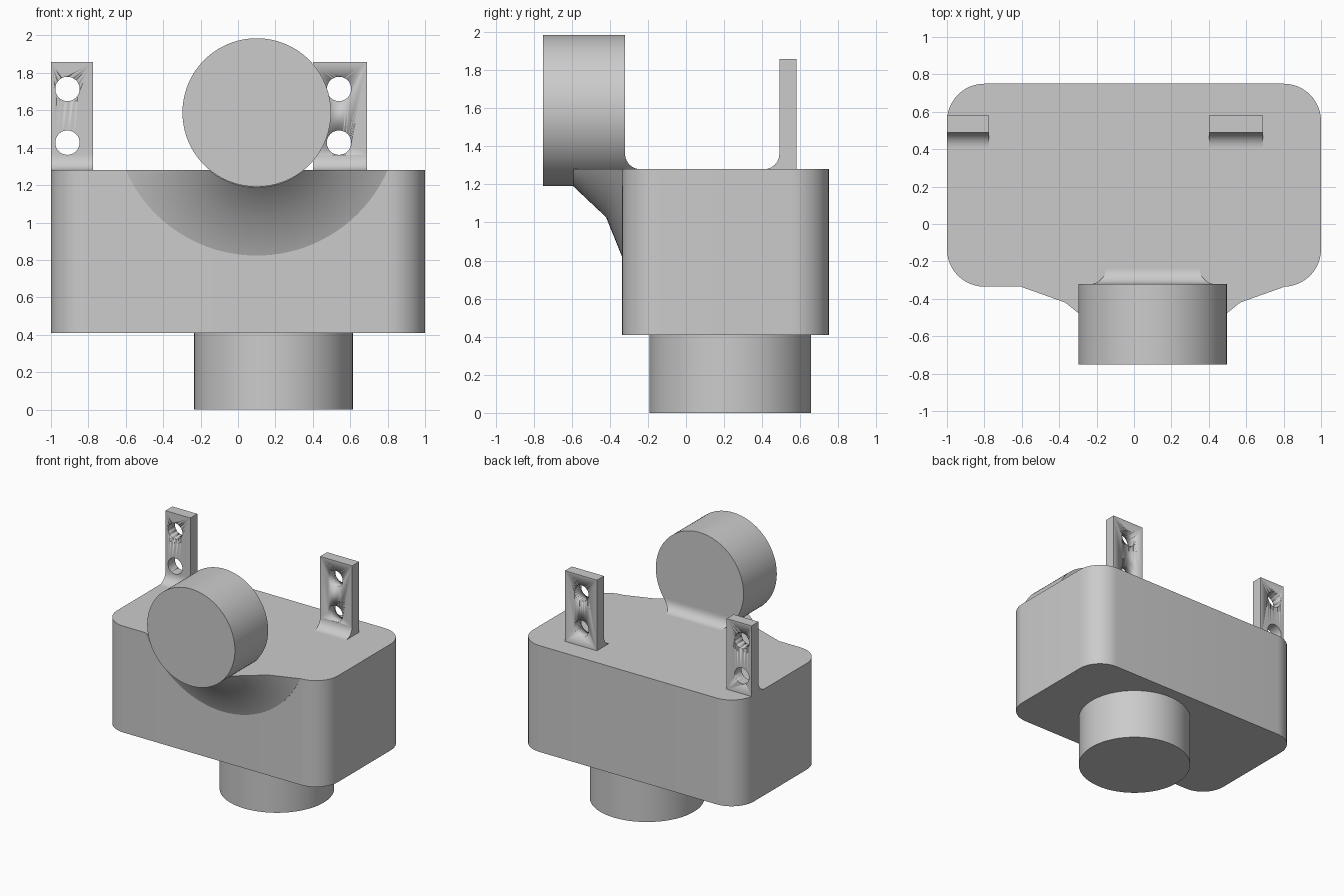
import bpy, bmesh, math
from mathutils import Matrix

if "Cube" in bpy.data.objects:
    bpy.data.objects.remove(bpy.data.objects["Cube"])

grey = bpy.data.materials.new("plain_grey")
grey.diffuse_color = (0.6, 0.6, 0.6, 1)
grey.use_nodes = True
grey.node_tree.nodes["Principled BSDF"].inputs["Base Color"].default_value = grey.diffuse_color

TOP, FRONT = 1.28, -0.335            # body top height and front face
CX, CZ, CR = 0.10, 1.588, 0.397      # front drum axis and radius


def finish(bm, name, smooth=30):
    bmesh.ops.recalc_face_normals(bm, faces=bm.faces[:])
    me = bpy.data.meshes.new(name)
    bm.to_mesh(me)
    bm.free()
    me.materials.append(grey)
    ob = bpy.data.objects.new(name, me)
    bpy.context.collection.objects.link(ob)
    bpy.ops.object.select_all(action='DESELECT')
    ob.select_set(True)
    bpy.context.view_layer.objects.active = ob
    bpy.ops.object.shade_smooth_by_angle(angle=math.radians(smooth))
    return ob


def cylinder(name, r, depth, loc, along_y=False):
    bm = bmesh.new()
    m = Matrix.Translation(loc)
    if along_y:
        m = m @ Matrix.Rotation(math.pi / 2, 4, 'X')
    bmesh.ops.create_cone(bm, cap_ends=True, segments=96, radius1=r, radius2=r,
                          depth=depth, matrix=m)
    return finish(bm, name)


def loft(name, rows, smooth=30):
    """Solid through matching closed cross-sections, capped at both ends."""
    bm = bmesh.new()
    vs = [[bm.verts.new(p) for p in row] for row in rows]
    n = len(vs[0])
    for a, b in zip(vs, vs[1:]):
        for i in range(n):
            j = (i + 1) % n
            bm.faces.new((a[i], a[j], b[j], b[i]))
    bm.faces.new(vs[0])
    bm.faces.new(vs[-1])
    return finish(bm, name, smooth)


def fillet(y, z, r, sign, steps=10):
    """Concave quarter arc from a wall at y down to a floor at z."""
    c = [(math.pi / 2) * i / steps for i in range(steps + 1)]
    return [(y + sign * r * (1 - math.cos(t)), z + r * (1 - math.sin(t))) for t in c]


# Rounded box body
R = 0.2
outline = []
for k, (x, y) in enumerate([(1, 0.75), (-1, 0.75), (-1, FRONT), (1, FRONT)]):
    cx = x - math.copysign(R, x)
    cy = y - math.copysign(R, y)
    for i in range(13):
        a = math.pi / 2 * (k + i / 12)
        outline.append((cx + R * math.cos(a), cy + R * math.sin(a)))
loft("body", [[(x, y, z) for x, y in outline] for z in (0.41, TOP)])

# Lower spigot and front drum
cylinder("lower_spigot", 0.425, 0.43, (0.19, 0.232, 0.215))
cylinder("front_drum", CR, 0.43, (CX, -0.535, CZ), along_y=True)

# Flared gusset under the drum, revolved about the drum axis and cut at the body top
flare = [(0.375, -0.59), (0.40, -0.59), (0.56, -0.42), (0.765, FRONT - 0.002)]
back = [(0.765, -0.33), (0.375, -0.33)]
N = 48
rows = []
for i in range(N + 1):
    row = []
    for r, y in flare + back:
        a = math.acos((CZ - TOP) / r) * (2 * i / N - 1)
        row.append((CX + r * math.sin(a), y, CZ - r * math.cos(a)))
    rows.append(row)
loft("drum_gusset", rows)

# Fillet between drum back and body top, trimmed to the drum's circle
strip = fillet(-0.32, TOP, 0.08, 1) + [(-0.24, TOP - 0.004), (-0.33, TOP - 0.004), (-0.33, TOP + 0.08)]
rows = []
for s in (-1, 1):
    rows.append([(CX + s * math.sqrt(CR ** 2 - (CZ - z) ** 2), y, z) for y, z in strip])
loft("drum_fillet", rows)

# Upright brackets with a filleted foot and two holes each
side = [(0.58, TOP - 0.004), (0.58, 1.858), (0.49, 1.858)] + fillet(0.49, TOP, 0.08, -1) + [(0.41, TOP - 0.004)]
for name, x0, x1, hx in (("left_bracket", -1, -0.775, -0.912), ("right_bracket", 0.40, 0.69, 0.54)):
    ob = loft(name, [[(x, y, z) for y, z in side] for x in (x0, x1)])
    for k, hz in enumerate((1.427, 1.714)):
        cut = cylinder(f"{name}_hole_cutter_{k}", 0.065, 0.5, (hx, 0.53, hz), along_y=True)
        cut.hide_render = True
        cut.hide_set(True)
        mod = ob.modifiers.new(f"hole_{k}", 'BOOLEAN')
        mod.operation = 'DIFFERENCE'
        mod.solver = 'EXACT'
        mod.object = cut
